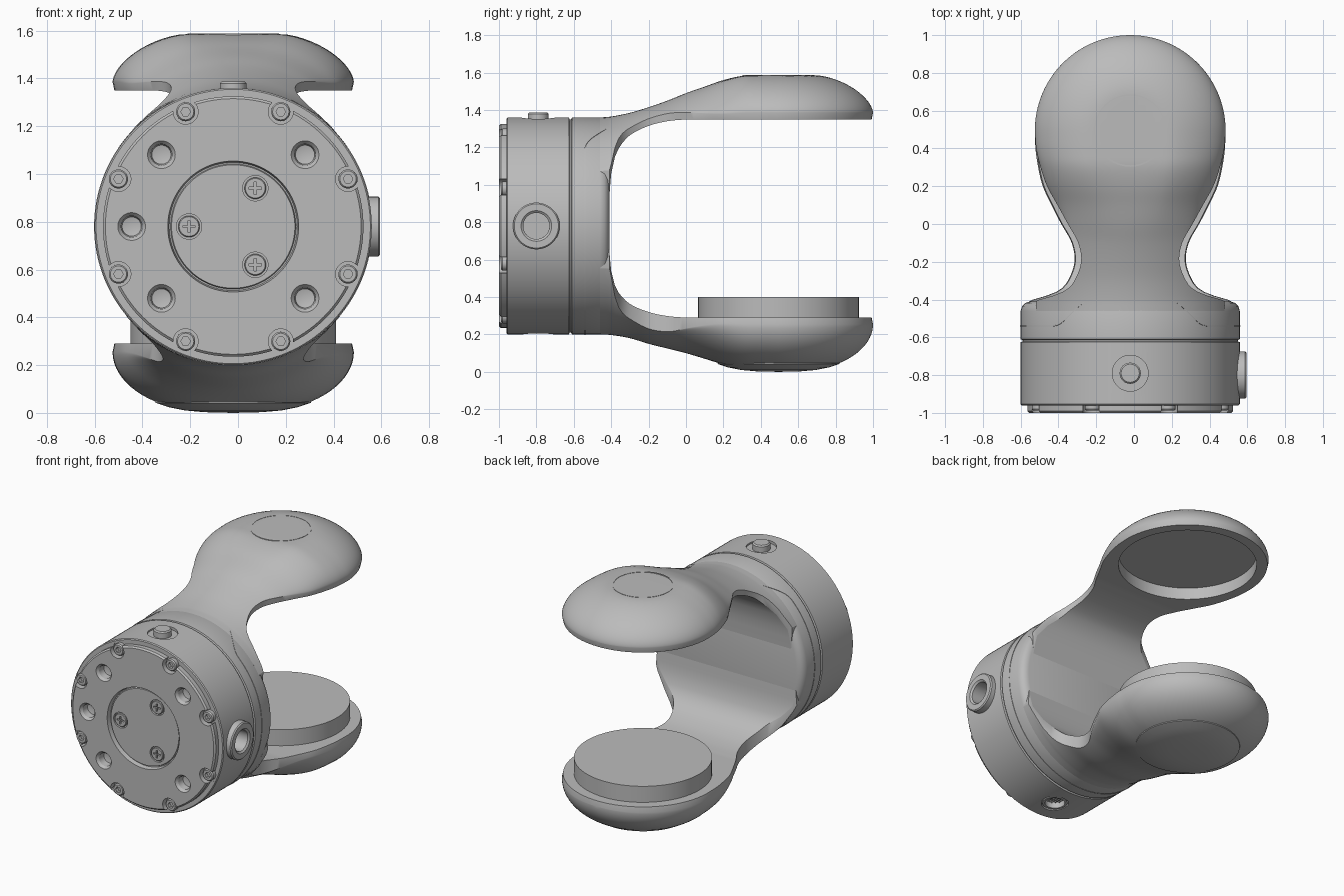
import bpy, bmesh
from math import sin, cos, pi, hypot, sqrt, radians
from mathutils import Matrix, Vector

if "Cube" in bpy.data.objects:
    bpy.data.objects.remove(bpy.data.objects["Cube"])

CX, CZ = -0.02, 0.78          # drum axis
DRUM_R = 0.58
PAD_Y, PAD_R = 0.495, 0.505   # centre and radius of both paddles
FRONT, UP, DOWN, LEFT = (0, -1, 0), (0, 0, 1), (0, 0, -1), (1, 0, 0)
parts = []

grey = bpy.data.materials.new("plain grey")
grey.use_nodes = True
grey.diffuse_color = (0.5, 0.5, 0.5, 1)
grey.node_tree.nodes["Principled BSDF"].inputs["Base Color"].default_value = (0.5, 0.5, 0.5, 1)


def finish(name, bm):
    bmesh.ops.remove_doubles(bm, verts=bm.verts, dist=1e-5)
    bmesh.ops.recalc_face_normals(bm, faces=bm.faces)
    mesh = bpy.data.meshes.new(name)
    bm.to_mesh(mesh)
    bm.free()
    mesh.materials.append(grey)
    obj = bpy.data.objects.new(name, mesh)
    bpy.context.scene.collection.objects.link(obj)
    parts.append(obj)
    return obj


def skin(bm, rings, closed):
    """Bridge neighbouring rings of vertices with quads."""
    for a, b in zip(rings, rings[1:]):
        n = len(a)
        for i in range(n if closed else n - 1):
            j = (i + 1) % n
            bm.faces.new((a[i], a[j], b[j], b[i]))


def lathe(name, profile, loc, axis, segs=48):
    """Turn (radius, height) points around an axis through loc."""
    bm = bmesh.new()
    rings = [[bm.verts.new((r * cos(2 * pi * i / segs), r * sin(2 * pi * i / segs), h))
              for i in range(segs)] for r, h in profile]
    skin(bm, rings, True)
    turn = Vector(axis).to_track_quat('Z', 'Y').to_matrix().to_4x4()
    bm.transform(Matrix.Translation(loc) @ turn)
    return finish(name, bm)


def rod(name, r, low, high, loc, axis, segs=48, bevel=0.0):
    return lathe(name, [(0, low), (r, low), (r, high - bevel), (r - bevel, high), (0, high)],
                 loc, axis, segs)


def box(name, size, loc, angle=0):
    bm = bmesh.new()
    bmesh.ops.create_cube(bm, size=1)
    bm.transform(Matrix.Translation(loc) @ Matrix.Rotation(angle, 4, 'Y') @ Matrix.Diagonal((*size, 1)))
    return finish(name, bm)


def cut(obj, cutters):
    """Subtract the cutters, bake the result and drop the cutters."""
    for c in cutters:
        mod = obj.modifiers.new("cut", 'BOOLEAN')
        mod.operation, mod.solver, mod.object = 'DIFFERENCE', 'EXACT', c
    graph = bpy.context.evaluated_depsgraph_get()
    graph.update()
    mesh = bpy.data.meshes.new_from_object(obj.evaluated_get(graph))
    obj.modifiers.clear()
    obj.data = mesh
    for c in cutters:
        parts.remove(c)
        bpy.data.objects.remove(c)


def curve(points, y):
    """Smooth interpolation through (y, value) points."""
    if y <= points[0][0]:
        return points[0][1]
    if y >= points[-1][0]:
        return points[-1][1]
    k = next(i for i in range(len(points) - 1) if points[i + 1][0] >= y)

    def slope(i):
        a, b = points[max(i - 1, 0)], points[min(i + 1, len(points) - 1)]
        return (b[1] - a[1]) / (b[0] - a[0])
    (y0, v0), (y1, v1) = points[k], points[k + 1]
    d = y1 - y0
    t = (y - y0) / d
    return ((1 + 2 * t) * (1 - t) ** 2 * v0 + t * (1 - t) ** 2 * d * slope(k)
            + t * t * (3 - 2 * t) * v1 - t * t * (1 - t) * d * slope(k + 1))


def smooth(t):
    t = min(max(t, 0), 1)
    return t * t * (3 - 2 * t)


def around(r, degrees):
    a = radians(degrees)
    return (CX + r * cos(a), 0, CZ + r * sin(a))


# Curved arms ending in round domed paddles
INNER = [(-.41, .15), (-.4, .28), (-.38, .37), (-.35, .43), (-.3, .485), (-.2, .535), (-.1, .56), (0, .57)]
WIDTH = [(-.41, .5), (-.4, .48), (-.38, .41), (-.35, .34), (-.3, .295), (-.2, .26), (-.1, .275),
         (0, .33), (.1, .385), (.2, .44), (.3, .475), (.4, .498), (PAD_Y, PAD_R)]


def arm(name, side, inner_scale, ridge, flat, p, q, widen):
    bm = bmesh.new()
    ys = [-.46, -.43, -.415, -.41, -.405] + [-.4 + .02 * i for i in range(44)]
    ys += [PAD_Y + PAD_R * sin(pi / 2 * i / 24) for i in range(25)]
    vs = [sin(pi / 2 * i / 20) for i in range(-20, 21)]
    rings = []
    for y in ys:
        past = max(y - PAD_Y, 0)
        w = curve(WIDTH, y) + widen * smooth((.5 - y) / .5)
        if past:
            w = sqrt(max(PAD_R ** 2 - past ** 2, 0))
        low, top = inner_scale * curve(INNER, y), curve(ridge, y)
        mix = smooth((y + .1) / .45)
        outer, under = [], []
        for v in vs:
            x = w * v
            u = hypot(x, past) / PAD_R if past else abs(v)
            t = min(max((u - flat) / (1 - flat), 0), 1)
            dome = low + .035 + (top - low - .035) * (1 - t ** p) ** q
            arc = top - DRUM_R + sqrt(DRUM_R ** 2 - x * x)
            h = max(mix * dome + (1 - mix) * arc, low + .012)
            outer.append(bm.verts.new((CX + x, y, CZ + side * h)))
            under.append(bm.verts.new((CX + x * .985, y - past * .015, CZ + side * low)))
        rings.append(outer + under[::-1])
    skin(bm, rings, True)
    bm.faces.new(rings[0])
    return finish(name, bm)


upper = arm("upper_arm", 1, 1, [(-.46, .58), (-.4, .585), (-.3, .605), (-.2, .635), (-.1, .67), (0, .71),
            (.1, .745), (.2, .78), (.3, .802), (.4, .805)], .4, 1.6, .6, 0)
cut(upper, [rod("recess_cutter", .43, 1.3, 1.43, (CX, PAD_Y, 0), UP, 96)])
arm("lower_arm", -1, .86, [(-.46, .58), (-.4, .583), (-.3, .6), (-.2, .63), (-.1, .655), (0, .68),
    (.1, .71), (.2, .74), (.3, .76), (PAD_Y, .775)], .2, 2, .5, .035)
lathe("upper_cap_ring", [(.184, .8), (.184, .807), (.192, .807), (.192, .8), (.184, .8)],
      (CX, PAD_Y, CZ), UP, 64)
lathe("lower_cap", [(0, .78), (.12, .777), (.2, .77), (.27, .756), (.325, .738), (.33, .7), (0, .7)],
      (CX, PAD_Y, CZ), DOWN, 64)
rod("round_pad", .43, .25, .4, (CX, PAD_Y, 0), UP, 96)

# Drum with recessed centre plate, stepped front plate and groove
drum = lathe("drum", [(0, .982), (.258, .982), (.262, .97), (.268, .97), (.274, 1), (.535, 1), (.545, .99),
             (.545, .96), (.574, .96), (DRUM_R, .954), (DRUM_R, .626), (.57, .622), (.57, .614),
             (DRUM_R, .61), (DRUM_R, .46), (.572, .435), (.555, .418), (.53, .41), (0, .41)],
             (CX, 0, CZ), FRONT, 128)
RIM = [22.5 + 45 * i for i in range(8)]
PLATE = (60, 180, 300)
PORT_Y = -.79
cutters = [rod("notch_cutter", .052, .955, 1.02, around(.52, a), FRONT) for a in RIM]
cutters += [rod("plate_hole_cutter", .053, .965, 1.02, around(.185, a), FRONT) for a in PLATE]
cutters += [lathe("hole_cutter", [(0, .93), (.04, .94), (.045, .985), (.058, 1), (.058, 1.02), (0, 1.02)],
                  around(.425, a), FRONT) for a in (45, 135, 180, 225, 315)]
cutters += [rod("button_cutter", .095, 1.342, 1.5, (CX, PORT_Y, 0), UP),
            rod("connector_cutter", .085, -.26, 0, (CX, PORT_Y, 0), DOWN),
            rod("bore_cutter", .07, .46, .7, (0, -.8, CZ), LEFT)]
cut(drum, cutters)

# Rim screws with hexagonal sockets
for i, a in enumerate(RIM):
    screw = lathe("rim_screw_%d" % (i + 1), [(0, .94), (.04, .94), (.04, .98), (.034, .988), (0, .988)],
                  around(.52, a), FRONT, 32)
    cut(screw, [rod("socket_cutter", .02, .965, 1.02, around(.52, a), FRONT, 6)])

# Cross-head screws in the centre plate
for i, a in enumerate(PLATE):
    screw = rod("plate_screw_%d" % (i + 1), .045, .95, .984, around(.185, a), FRONT, 32, .004)
    x, _, z = around(.185, a)
    cut(screw, [box("slot_cutter", (.052, .03, .01), (x, -.985, z), k * pi / 2) for k in (0, 1)])

# Side tube, top button, bottom connector
lathe("side_port", [(.07, .5), (.125, .5), (.125, .588), (.118, .595), (.082, .595), (.07, .585), (.07, .5)],
      (0, -.8, CZ), LEFT, 64)
rod("top_button", .056, 1.3, 1.387, (CX, PORT_Y, 0), UP, 48, .008)
lathe("connector_ring", [(.062, -.27), (.078, -.27), (.078, -.205), (.062, -.205), (.062, -.27)],
      (CX, PORT_Y, 0), DOWN)
for i in range(-3, 4):
    for j in range(-3, 4):
        if hypot(i, j) < 3.5:
            rod("connector_pin", .005, -.27, -.235, (CX + i * .016, PORT_Y + j * .016, 0), DOWN, 8)

# Fine seam that rises over the top of the drum
bm = bmesh.new()
rings = []
for i in range(129):
    a = 2 * pi * i / 128 - pi
    y = -.54 + .14 * smooth((radians(44) - abs(a)) / radians(24))
    rings.append([bm.verts.new((CX + r * sin(a), y + d, CZ + r * cos(a)))
                  for r, d in ((.575, -.003), (.5825, -.002), (.5825, .002), (.575, .003))])
skin(bm, rings, True)
finish("seam", bm)

# Smooth shading with crisp edges
bpy.ops.object.select_all(action='DESELECT')
for obj in parts:
    obj.select_set(True)
bpy.context.view_layer.objects.active = drum
bpy.ops.object.shade_smooth_by_angle(angle=radians(32))
